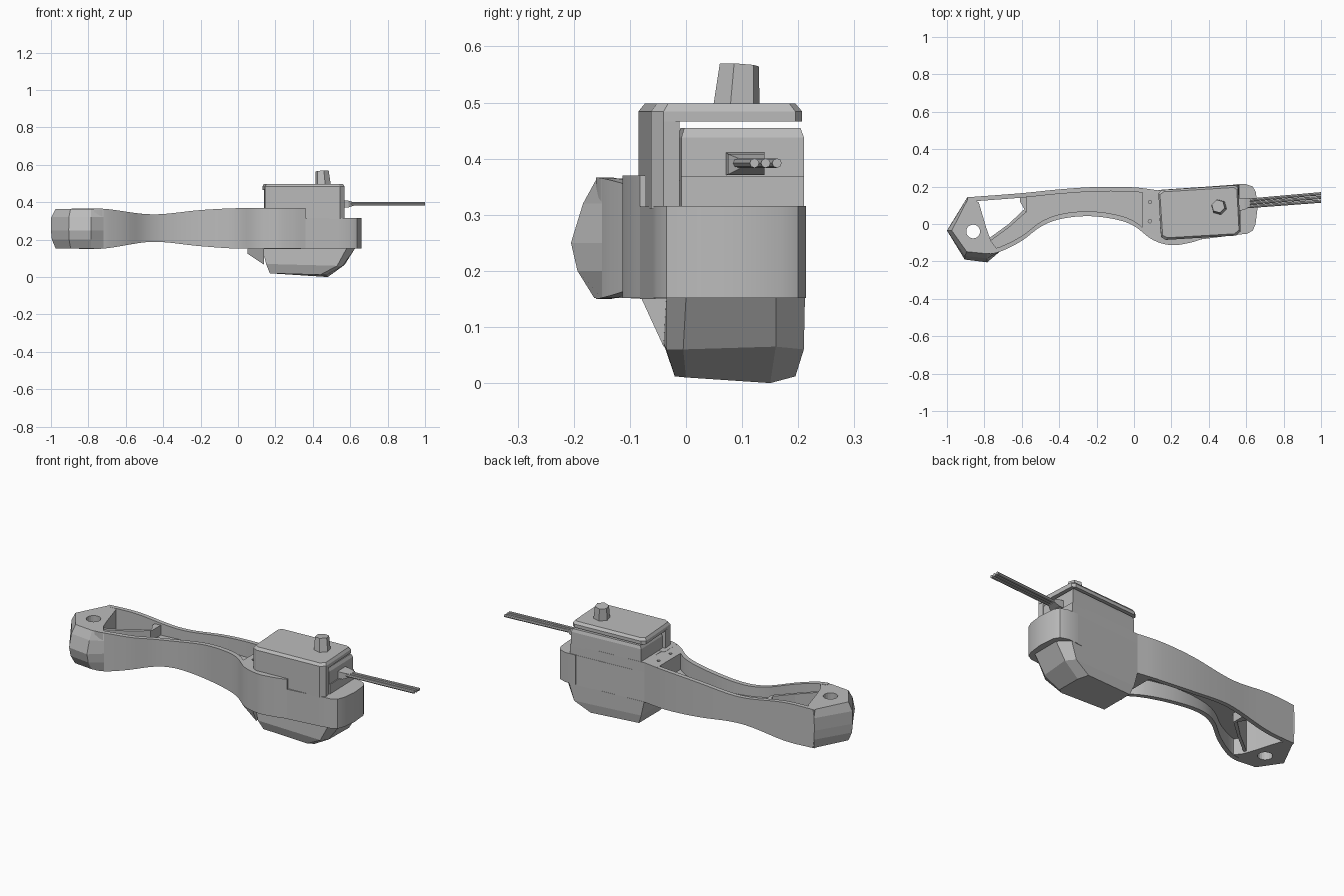
import bpy, bmesh, math
from mathutils import Vector

cube = bpy.data.objects.get("Cube")
if cube:
    bpy.data.objects.remove(cube, do_unlink=True)

grey = bpy.data.materials.new("plastic_grey")
grey.use_nodes = True
grey.diffuse_color = (0.5, 0.5, 0.5, 1)
grey.node_tree.nodes["Principled BSDF"].inputs["Base Color"].default_value = (0.5, 0.5, 0.5, 1)


def loft(name, rings, smooth=False):
    """Skin a list of equal-length point rings and cap both ends."""
    bm = bmesh.new()
    rows = [[bm.verts.new(p) for p in ring] for ring in rings]
    n = len(rows[0])
    for a, b in zip(rows, rows[1:]):
        for i in range(n):
            j = (i + 1) % n
            bm.faces.new((a[i], a[j], b[j], b[i]))
    bm.faces.new(rows[0][::-1])
    bm.faces.new(rows[-1])
    bmesh.ops.recalc_face_normals(bm, faces=bm.faces)
    mesh = bpy.data.meshes.new(name)
    bm.to_mesh(mesh)
    bm.free()
    mesh.materials.append(grey)
    ob = bpy.data.objects.new(name, mesh)
    bpy.context.collection.objects.link(ob)
    if smooth:
        bpy.ops.object.select_all(action='DESELECT')
        ob.select_set(True)
        bpy.context.view_layer.objects.active = ob
        bpy.ops.object.shade_smooth_by_angle(angle=math.radians(30))
    return ob


def prism(name, outline, z0, z1, smooth=False):
    return loft(name, [[(x, y, z) for x, y in outline] for z in (z0, z1)], smooth)


def beam(name, stations, smooth=True):
    """Run a rectangular section along x; stations are x, y0, y1, z0, z1."""
    return loft(name, [[(x, a, c), (x, b, c), (x, b, d), (x, a, d)]
                       for x, a, b, c, d in stations], smooth)


def rod(name, a, b, r0, r1, sides):
    a, b = Vector(a), Vector(b)
    q = (b - a).to_track_quat('Z', 'Y')
    ring = [(math.cos(2 * math.pi * i / sides), math.sin(2 * math.pi * i / sides), 0)
            for i in range(sides)]
    return loft(name, [[p + q @ (Vector(c) * r) for c in ring] for p, r in ((a, r0), (b, r1))])


def cut(ob, cutter):
    cutter.hide_render = True
    cutter.hide_set(True)
    cutter.display_type = 'WIRE'
    mod = ob.modifiers.new("cut", 'BOOLEAN')
    mod.object, mod.solver = cutter, 'EXACT'


def curve(keys, x):
    """Smooth cubic through the key points."""
    slope = []
    for i in range(len(keys)):
        p, q = keys[max(i - 1, 0)], keys[min(i + 1, len(keys) - 1)]
        slope.append((q[1] - p[1]) / (q[0] - p[0]))
    for i in range(len(keys) - 1):
        (x0, y0), (x1, y1) = keys[i], keys[i + 1]
        if x <= x1 or i == len(keys) - 2:
            h = x1 - x0
            t = (x - x0) / h
            return ((2*t**3 - 3*t*t + 1) * y0 + (t**3 - 2*t*t + t) * h * slope[i]
                    + (3*t*t - 2*t**3) * y1 + (t**3 - t*t) * h * slope[i + 1])


def steps(a, b, n):
    return [a + (b - a) * i / n for i in range(n + 1)]


# Arm outline seen from above and its waist seen from the front
front = [(-.77, -.16), (-.72, -.15), (-.6, -.09), (-.5, -.015), (-.4, .025), (-.25, .042),
         (-.1, .025), (0, -.01), (.1, -.085), (.2, -.113), (.3, -.1), (.36, -.082)]
back = [(-.89, .143), (-.6, .165), (-.4, .185), (-.2, .198), (0, .196), (.13, .18)]
top = [(-.9, .365), (-.72, .365), (-.46, .335), (-.2, .358), (0, .368), (.4, .37)]
bottom = [(-.9, .152), (-.72, .152), (-.46, .188), (-.2, .165), (0, .152), (.4, .152)]

# Thin arm walls and the web between them
beam("arm_front_wall", [(x, curve(front, x), curve(front, x) + .026, curve(bottom, x),
                         curve(top, x)) for x in steps(-.77, .13, 32)])
beam("arm_back_wall", [(x, curve(back, x) - .024, curve(back, x), curve(bottom, x),
                        curve(top, x)) for x in steps(-.89, .13, 28)])
beam("arm_web", [(x, curve(front, x) + .01, curve(back, x) - .01, .24, .28)
                 for x in steps(-.58, .1, 24)])
beam("arm_web_limb", [(-.77, -.15, -.085, .24, .28), (-.66, -.11, .005, .24, .28),
                      (-.575, -.065, .09, .24, .28)])
beam("arm_limb_rib", [(-.78, -.1, -.08, .16, .35), (-.67, -.02, 0, .18, .34),
                      (-.58, .06, .085, .185, .335)], False)
beam("arm_cross_rib", [(-.61, .12, .15, .185, .335), (-.575, .06, .15, .19, .335)], False)

# Mounting block with two screw holes
mount = beam("mount_block", [(x, curve(front, x) + .01, curve(back, x) - .005, .152, .369)
                             for x in steps(.045, .135, 4)])
for y in (.015, .118):
    cut(mount, rod("screw_hole_cutter", (.085, y, .33), (.085, y, .4), .009, .009, 12))

# Rounded cheek wrapping the front of the motor
beam("front_cheek", [(x, curve(front, x), .02, .152, .37) for x in steps(.12, .36, 12)])

# Angular hand with a bored hole
hand_outline = [(-1, -.035), (-.89, .145), (-.83, .115), (-.79, -.02),
                (-.765, -.09), (-.72, -.15), (-.785, -.205), (-.905, -.19)]
cx, cy = -.84, -.04
shapes = [(.152, .84, .75), (.2, .97, .93), (.25, 1, 1), (.32, .99, .87), (.365, .84, .72)]
rings = []
for z, sx, sy in shapes:
    rings.append([(cx + (x - cx) * (sx if x < -.87 else 1),
                   cy + (y - cy) * (sy if y < -.16 else 1), z) for x, y in hand_outline])
hand = loft("hand", rings)
cut(hand, rod("hand_hole_cutter", (-.86, -.04, .1), (-.86, -.04, .42), .037, .037, 20))

# Motor middle case and the rounded end block
body = [(.125, .18), (.56, .212), (.57, -.055), (.36, -.082), (.14, -.08)]
prism("motor_case", body, .15, .315)
inner = [(.13, .18), (.565, .21), (.57, -.008), (.14, -.015)]
prism("motor_upper_case", inner, .31, .369)
end = [(.53, .212), (.595, .214), (.635, .2), (.652, .17), (.66, .08),
       (.65, .0), (.635, -.035), (.605, -.052), (.53, -.06)]
prism("end_block", end, .152, .316, True)

# Tapered motor underside
loft("motor_underside", [
    [(.13, -.035, .152), (.58, -.035, .152), (.625, 0, .152), (.625, .16, .152),
     (.57, .212, .152), (.13, .182, .152)],
    [(.15, -.04, .07), (.53, -.035, .06), (.56, -.005, .06), (.57, .16, .065),
     (.54, .21, .06), (.15, .18, .07)],
    [(.17, -.02, .02), (.44, -.02, .012), (.47, 0, .01), (.48, .15, 0),
     (.45, .195, .012), (.17, .17, .02)]])
loft("underside_wedge", [[(.05, -.03, .152), (.14, -.08, .152), (.14, .06, .152)],
                         [(.05, -.03, .125), (.14, -.04, .065), (.14, .04, .065)]])

# Motor head beneath the cap
head = [(.15, .18), (.56, .21), (.565, -.008), (.155, -.015)]
loft("motor_head", [[(x, y, .36) for x, y in head], [(x, y, .438) for x, y in head],
                    [(.35 + (x - .35) * .96, .09 + (y - .09) * .95, .455) for x, y in head]])

# Cap: top plate and front plate
cap = [(.13, .165), (.15, .182), (.54, .207), (.558, .195), (.57, -.04), (.545, -.062),
       (.17, -.085), (.145, -.07)]
loft("cap_top", [[(x, y, .466) for x, y in cap], [(x, y, .484) for x, y in cap],
                 [(.35 + (x - .35) * .96, .06 + (y - .06) * .92, .498) for x, y in cap]])
prism("cap_front", [(.14, -.02), (.145, -.07), (.17, -.085), (.545, -.062),
                    (.57, -.04), (.565, -.012)], .31, .47)

# Output shaft
rod("output_shaft", (.455, .09, .49), (.45, .095, .567), .043, .036, 6)

# Cable outlet and three wires
beam("cable_outlet", [(.55, .07, .14, .37, .412), (.59, .075, .14, .372, .408),
                      (.62, .095, .14, .382, .4)], False)
for i in range(3):
    rod("wire", (.57, .09 + .017 * i, .392), (1, .122 + .02 * i, .392), .0085, .0085, 8)
